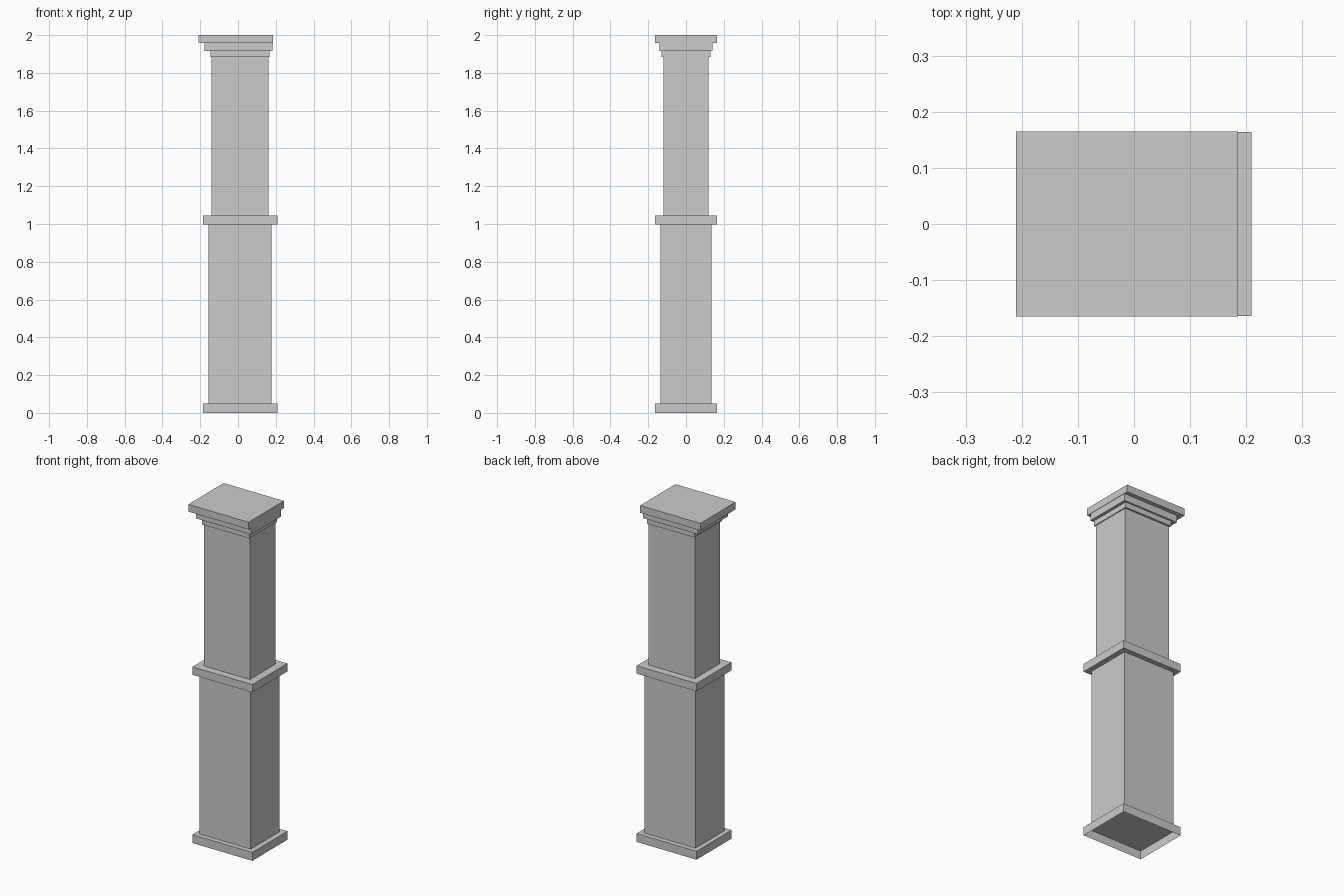
import bpy
import bmesh

cube = bpy.data.objects.get("Cube")
if cube:
    bpy.data.objects.remove(cube, do_unlink=True)

# Single stone colour
GREY = (0.6, 0.6, 0.6, 1.0)
stone = bpy.data.materials.new("grey_stone")
stone.use_nodes = True
stone.diffuse_color = GREY
stone.node_tree.nodes["Principled BSDF"].inputs["Base Color"].default_value = GREY


def block(name, x0, x1, half_depth, z0, z1, open_bottom=False):
    """Box between the given x and z limits, centred on y."""
    bm = bmesh.new()
    bmesh.ops.create_cube(bm, size=1)
    for v in bm.verts:
        v.co.x = x0 if v.co.x < 0 else x1
        v.co.y = half_depth if v.co.y > 0 else -half_depth
        v.co.z = z0 if v.co.z < 0 else z1
    if open_bottom:
        bm.normal_update()
        under = [f for f in bm.faces if f.normal.z < -0.9]
        bmesh.ops.delete(bm, geom=under, context="FACES")
    mesh = bpy.data.meshes.new(name)
    bm.to_mesh(mesh)
    bm.free()
    mesh.materials.append(stone)
    obj = bpy.data.objects.new(name, mesh)
    bpy.context.collection.objects.link(obj)
    return obj


# Hollow plinth and lower half
block("base_plinth", -0.184, 0.209, 0.164, 0.0, 0.05, open_bottom=True)
block("lower_shaft", -0.157, 0.178, 0.135, 0.05, 1.0)

# Middle band and upper half
block("middle_band", -0.184, 0.209, 0.164, 0.997, 1.044)
block("upper_shaft", -0.141, 0.161, 0.119, 1.044, 1.887)

# Stepped capital
block("lower_moulding", -0.146, 0.166, 0.13, 1.885, 1.916)
block("upper_moulding", -0.178, 0.183, 0.14, 1.916, 1.957)
block("cap_slab", -0.21, 0.185, 0.165, 1.957, 2.0)
